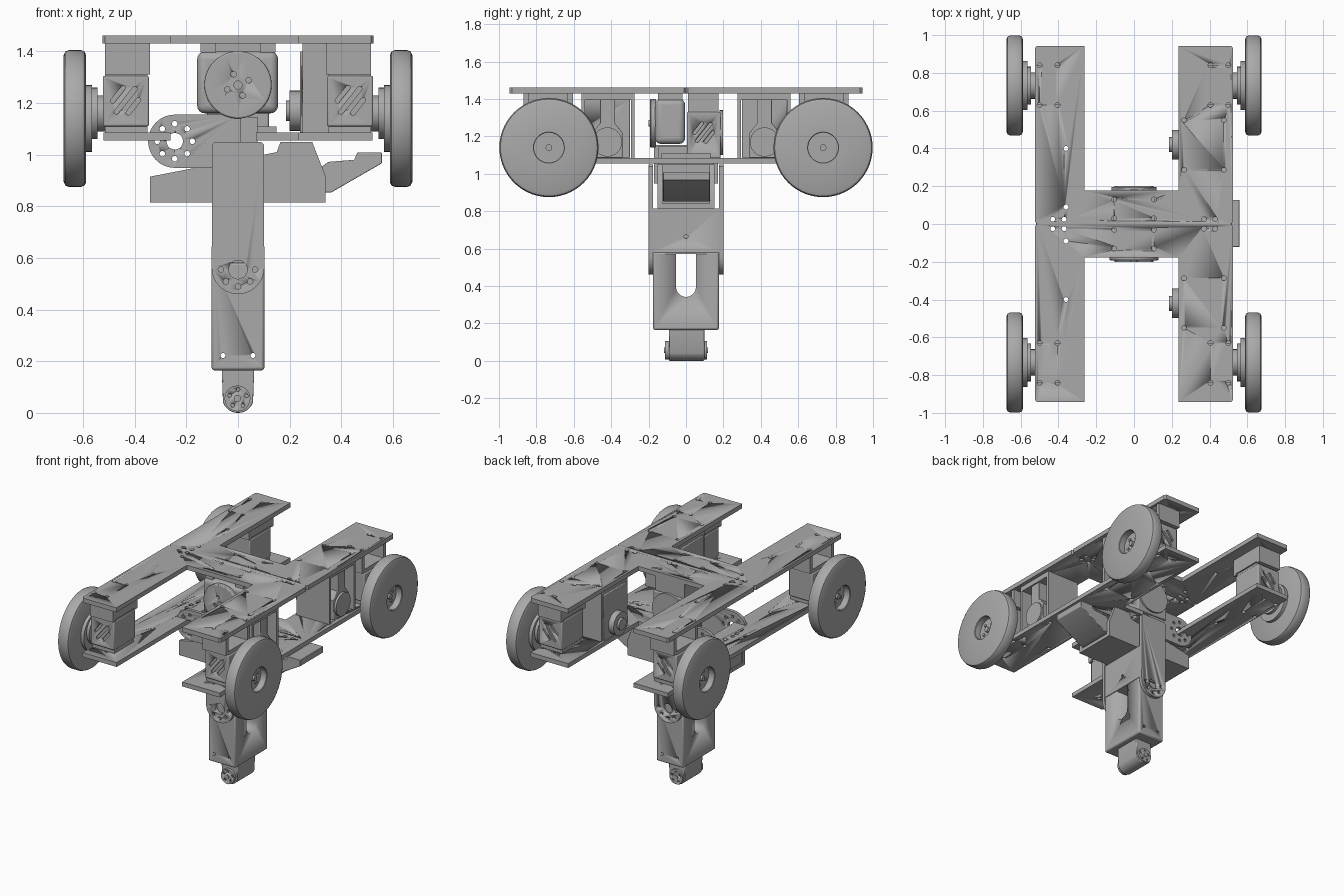
import bpy, bmesh, math
from mathutils import Matrix, Vector

if "Cube" in bpy.data.objects:
    bpy.data.objects.remove(bpy.data.objects["Cube"])

grey = bpy.data.materials.new("plain_grey")
grey.use_nodes = True
grey.diffuse_color = (0.4, 0.4, 0.4, 1)
grey.node_tree.nodes["Principled BSDF"].inputs["Base Color"].default_value = (0.4, 0.4, 0.4, 1)


def finish(bm, name, bevel=0.0):
    bmesh.ops.recalc_face_normals(bm, faces=bm.faces)
    me = bpy.data.meshes.new(name)
    bm.to_mesh(me)
    bm.free()
    me.materials.append(grey)
    ob = bpy.data.objects.new(name, me)
    bpy.context.collection.objects.link(ob)
    bpy.ops.object.select_all(action='DESELECT')
    ob.select_set(True)
    bpy.context.view_layer.objects.active = ob
    if bevel:
        m = ob.modifiers.new("bevel", 'BEVEL')
        m.width, m.segments, m.angle_limit = bevel, 2, math.radians(50)
    bpy.ops.object.shade_smooth_by_angle(angle=math.radians(35))
    return ob


def add_prism(bm, pts, axis, a, b):
    """Extrude a 2D profile along an axis from a to b."""
    put = {'x': lambda u, v, d: (d, u, v), 'y': lambda u, v, d: (u, d, v),
           'z': lambda u, v, d: (u, v, d)}[axis]
    lo = [bm.verts.new(put(u, v, a)) for u, v in pts]
    hi = [bm.verts.new(put(u, v, b)) for u, v in pts]
    bm.faces.new(lo)
    bm.faces.new(hi)
    n = len(pts)
    for i in range(n):
        bm.faces.new((lo[i], lo[(i + 1) % n], hi[(i + 1) % n], hi[i]))


def prism(name, pts, axis, a, b, bevel=0.0):
    bm = bmesh.new()
    add_prism(bm, pts, axis, a, b)
    return finish(bm, name, bevel)


def rect(u0, u1, v0, v1):
    return [(u0, v0), (u1, v0), (u1, v1), (u0, v1)]


def box(name, x, y, z, bevel=0.0):
    return prism(name, rect(*sorted(x), *sorted(y)), 'z', z[0], z[1], bevel)


def arc(u, v, r, start=0, end=360, n=32):
    closed = end - start == 360
    return [(u + r * math.cos(t), v + r * math.sin(t)) for t in
            (math.radians(start + (end - start) * i / (n if closed else n - 1)) for i in range(n))]


def cyl(name, axis, u, v, r, a, b, n=32, bevel=0.0):
    return prism(name, arc(u, v, r, n=n), axis, a, b, bevel)


def cut(ob, profiles, axis, a, b):
    """Cut all the given profiles out of a part."""
    bm = bmesh.new()
    for p in profiles:
        add_prism(bm, p, axis, a, b)
    tool = finish(bm, "cutter")
    m = ob.modifiers.new("cut", 'BOOLEAN')
    m.object, m.operation, m.solver = tool, 'DIFFERENCE', 'EXACT'
    bpy.ops.object.select_all(action='DESELECT')
    bpy.context.view_layer.objects.active = ob
    ob.select_set(True)
    for mod in list(ob.modifiers):
        bpy.ops.object.modifier_apply(modifier=mod.name)
    bpy.data.objects.remove(tool)


def horn_holes(u, v, ring, r, hub):
    return [arc(u, v, hub, n=20)] + [arc(u + ring * math.cos(k * math.pi / 4), v + ring * math.sin(k * math.pi / 4), r, n=10)
                                     for k in range(8)]


def slots(u, v, k=1.0):
    """Three diagonal cooling slots, stepped sideways."""
    out = []
    for d, h in ((-0.038, 0.032), (0, 0.058), (0.038, 0.032)):
        cap = arc(h * k, 0, 0.009, -90, 90, 6) + arc(-h * k, 0, 0.009, 90, 270, 6)
        c, s = math.cos(0.9), math.sin(0.9)
        out.append([(u + p * c - (q + d * k) * s, v + p * s + (q + d * k) * c) for p, q in cap])
    return out


# Upper deck: two mirrored halves meeting on the centre line
holes = [(sx * x, s * y) for sx in (-1, 1) for x in (0.405, 0.5) for y in (0.63, 0.84) for s in (-1, 1)]
holes += [(x, s * y) for x in (0.265, 0.475) for y in (0.287, 0.55) for s in (-1, 1)]
holes += [(sx * 0.105, s * y) for sx in (-1, 1) for y in (0.03, 0.13) for s in (-1, 1)]
holes += [(sx * x, s * 0.025) for sx in (-1, 1) for x in (0.37, 0.43) for s in (-1, 1)]
holes += [(-0.36, s * y) for y in (0.09, 0.4) for s in (-1, 1)]
half = [(-0.512, 0), (0.512, 0), (0.525, 0.012), (0.525, 0.93), (0.515, 0.943), (0.235, 0.943),
        (0.235, 0.178), (-0.262, 0.178), (-0.262, 0.943), (-0.515, 0.943), (-0.525, 0.93), (-0.525, 0.012)]
low_half = [(0.07, 0), (0.52, 0), (0.52, 0.94), (0.235, 0.94), (0.235, 0.178), (0.07, 0.178)]
for s, tag in ((-1, "front"), (1, "back")):
    side = [arc(x, y, 0.013, n=12) for x, y in holes if y * s > 0]
    deck = prism(f"upper_deck_{tag}", [(x, s * y) for x, y in half], 'z', 1.43, 1.461)
    cut(deck, side, 'z', 1.4, 1.5)
    low = prism(f"lower_deck_left_{tag}", [(x, s * y) for x, y in low_half], 'z', 1.055, 1.085)
    cut(low, [p for p in side if p[0][0] > 0.07], 'z', 1.0, 1.1)
low = box("lower_deck_right", (-0.52, -0.262), (-0.94, 0.94), (1.055, 1.085))
cut(low, [arc(x, y, 0.013, n=12) for x, y in holes if x < -0.3], 'z', 1.0, 1.1)

# Wheels with their hubs and drive units
tread = [(0, 0.588), (0.245, 0.588), (0.259, 0.594), (0.265, 0.608), (0.265, 0.655), (0.259, 0.669),
         (0.245, 0.675), (0.083, 0.675), (0.08, 0.672), (0.08, 0.63), (0, 0.63)]
WZ = 1.14
for sx, lr in ((1, "left"), (-1, "right")):
    for s, fb in ((-1, "front"), (1, "back")):
        tag, wy = f"{fb}_{lr}", s * 0.733
        bm = bmesh.new()
        vs = [bm.verts.new((sx * x, 0, r)) for r, x in tread]
        es = [bm.edges.new(e) for e in zip(vs, vs[1:])]
        bmesh.ops.spin(bm, geom=vs + es, cent=(0, 0, 0), axis=(1, 0, 0), angle=math.tau, steps=56)
        bmesh.ops.remove_doubles(bm, verts=bm.verts, dist=1e-4)
        bmesh.ops.translate(bm, verts=bm.verts, vec=(0, wy, WZ))
        finish(bm, f"wheel_{tag}")
        cyl(f"axle_screw_{tag}", 'x', wy, WZ, 0.018, sx * 0.63, sx * 0.645, 12)
        for k in range(4):
            a = math.radians(30 + 90 * k)
            cyl(f"wheel_screw_{k}_{tag}", 'x', wy + 0.045 * math.cos(a), WZ + 0.045 * math.sin(a), 0.01,
                sx * 0.63, sx * 0.637, 10)
        cyl(f"hub_plate_{tag}", 'x', wy, WZ, 0.13, sx * 0.565, sx * 0.59)
        cyl(f"hub_flange_{tag}", 'x', wy, WZ + 0.02, 0.1, sx * 0.545, sx * 0.566)
        cyl(f"hub_shaft_{tag}", 'x', wy, WZ + 0.02, 0.07, sx * 0.5, sx * 0.546)
        body = box(f"drive_body_{tag}", (sx * 0.345, sx * 0.523), (s * 0.62, s * 0.85), (1.11, 1.305), 0.006)
        cut(body, slots(sx * 0.435, 1.21), 'y', s * 0.84, s * 0.9)
        box(f"drive_base_{tag}", (sx * 0.35, sx * 0.515), (s * 0.63, s * 0.84), (1.084, 1.111))
        box(f"drive_cap_{tag}", (sx * 0.35, sx * 0.515), (s * 0.63, s * 0.84), (1.304, 1.33))
        for i, y in enumerate((0.605, 0.84)):
            box(f"drive_hanger_{i}_{tag}", (sx * 0.34, sx * 0.515), (s * y, s * (y + 0.028)), (1.31, 1.431))
        box(f"drive_back_plate_{tag}", (sx * 0.34, sx * 0.355), (s * 0.615, s * 0.86), (1.32, 1.431))

# Steering units between the left decks, horns facing inward
for s, fb in ((-1, "front"), (1, "back")):
    yc = s * 0.42
    panel = box(f"steer_panel_{fb}", (0.24, 0.34), (s * 0.3, s * 0.54), (1.084, 1.4), 0.005)
    cut(panel, slots(0.295, 1.25, 0.8), 'y', s * 0.53, s * 0.56)
    for y in (0.275, 0.54):
        box(f"steer_post_{y}_{fb}", (0.25, 0.5), (s * y, s * (y + 0.02)), (1.084, 1.431))
    box(f"steer_mount_{fb}", (0.25, 0.5), (s * 0.28, s * 0.55), (1.395, 1.431))
    ribs = [(yc - 0.08, 1.085), (yc + 0.08, 1.085), (yc + 0.08, 1.22), (yc + 0.04, 1.27),
            (yc + 0.04, 1.4), (yc - 0.04, 1.4), (yc - 0.04, 1.27), (yc - 0.08, 1.22)]
    prism(f"steer_body_{fb}", ribs, 'x', 0.335, 0.49, 0.004)
    cyl(f"steer_cap_{fb}", 'x', yc, 1.17, 0.078, 0.485, 0.505)
    cyl(f"steer_horn_{fb}", 'x', yc, 1.17, 0.078, 0.2, 0.24)
    cyl(f"steer_horn_centre_{fb}", 'x', yc, 1.17, 0.04, 0.185, 0.202)

# Central round motor hanging under the deck
frame = box("motor_frame", (-0.158, 0.155), (-0.165, -0.005), (1.16, 1.4))
m = frame.modifiers.new("round", 'BEVEL')
m.width, m.segments, m.angle_limit = 0.03, 4, math.radians(50)
disc = cyl("motor_disc", 'y', 0, 1.27, 0.13, -0.192, -0.16, 48, 0.006)
cut(disc, [arc(0.045 * math.cos(k * 1.571 + 0.4), 1.27 + 0.045 * math.sin(k * 1.571 + 0.4), 0.011, n=10)
           for k in range(4)], 'y', -0.2, -0.175)
cyl("motor_screw", 'y', 0, 1.27, 0.018, -0.2, -0.19, 12)
for x in (-0.115, 0.115):
    box("motor_hanger", (x - 0.03, x + 0.03), (-0.15, -0.02), (1.395, 1.431))
rear = box("rear_motor_body", (-0.12, 0.12), (0.005, 0.185), (1.084, 1.33), 0.006)
cut(rear, slots(0.095, 1.22), 'x', 0.11, 0.14)
box("rear_motor_hanger", (-0.11, 0.11), (0.01, 0.175), (1.32, 1.431))
cyl("rear_motor_horn", 'y', 0, 1.22, 0.12, 0.18, 0.197)

# Shoulder bracket: two round-ended cheeks joined by a web
cheek = arc(-0.245, 1.052, 0.103, 90, 270, 20) + [(0.01, 0.949), (0.01, 1.155)]
for s, fb in ((-1, "front"), (1, "back")):
    c = prism(f"shoulder_cheek_{fb}", cheek, 'y', s * 0.15, s * 0.172)
    cut(c, horn_holes(-0.245, 1.052, 0.068, 0.011, 0.032), 'y', s * 0.1, s * 0.2)
box("shoulder_web", (-0.012, 0.01), (-0.155, 0.155), (0.949, 1.155))
box("shoulder_block", (0.005, 0.075), (-0.15, 0.15), (1.05, 1.145))
box("shoulder_tab", (0.07, 0.15), (-0.13, 0.13), (1.085, 1.11))

# Cradle carried by the arm
wall = [(-0.34, 0.815), (0.338, 0.815), (0.338, 0.92), (0.287, 1.05), (0.165, 1.05), (0.15, 1.01),
        (-0.1, 0.96), (-0.16, 0.95), (-0.34, 0.915)]
for s, fb in ((-1, "front"), (1, "back")):
    prism(f"cradle_wall_{fb}", wall, 'y', s * 0.125, s * 0.152)
box("cradle_floor", (-0.34, 0.338), (-0.13, 0.13), (0.815, 0.84))
box("cradle_core", (-0.335, 0.3), (-0.13, 0.13), (0.835, 0.91))
box("cradle_upper_core", (-0.1, 0.28), (-0.13, 0.13), (0.9, 0.965))
foot = [(0.29, 0.853), (0.36, 0.853), (0.558, 0.967), (0.558, 1.008), (0.462, 1.008), (0.45, 0.98), (0.35, 0.972),
        (0.29, 0.93)]
prism("cradle_foot", foot, 'y', -0.122, 0.128, 0.003)

# Upper arm: a box with two round-ended cheeks
cheek = [(0.1, 1.04), (0.09, 1.05), (-0.09, 1.05), (-0.1, 1.04)] + arc(0, 0.562, 0.102, 180, 360, 24)
for s, fb in ((-1, "front"), (1, "back")):
    c = prism(f"upper_arm_cheek_{fb}", cheek, 'y', s * 0.177, s * 0.2)
    cut(c, horn_holes(0, 0.555, 0.066, 0.011, 0.036)[:1] + horn_holes(0, 0.555, 0.066, 0.011, 0.036)[5:]
        + [arc(x, 0.555, 0.011, n=10) for x in (-0.066, 0.066)], 'y', s * 0.15, s * 0.25)
web = box("upper_arm_box", (-0.1, 0.1), (-0.18, 0.18), (0.58, 0.815))
cut(web, [arc(0, 0.665, 0.011, n=10)], 'x', 0.08, 0.12)

# Lower arm with a slot cut right through
fore = box("lower_arm", (-0.102, 0.102), (-0.176, 0.176), (0.165, 0.582), 0.01)
slot = arc(0, 0.395, 0.053, 180, 360, 16) + [(0.053, 0.572), (-0.053, 0.572)]
cut(fore, [slot], 'x', -0.2, 0.2)
cut(fore, [arc(x, 0.222, 0.01, n=10) for x in (-0.058, 0.058)], 'y', -0.2, 0.2)

# Tip: small rounded servo with horns on both sides
tip = arc(0, 0.062, 0.062, 200, 340, 16) + [(0.063, 0.17), (-0.063, 0.17)]
prism("tip_body", tip, 'y', -0.092, 0.098, 0.004)
for s, fb in ((-1, "front"), (1, "back")):
    h = cyl(f"tip_horn_{fb}", 'y', -0.002, 0.056, 0.05, s * 0.09, s * 0.112, 28)
    cut(h, [arc(0.034 * math.cos(k * 1.257 + 0.3), 0.056 + 0.034 * math.sin(k * 1.257 + 0.3), 0.007, n=8)
            for k in range(5)], 'y', s * 0.1, s * 0.13)
    cyl(f"tip_screw_{fb}", 'y', -0.002, 0.056, 0.014, s * 0.11, s * 0.118, 12)
